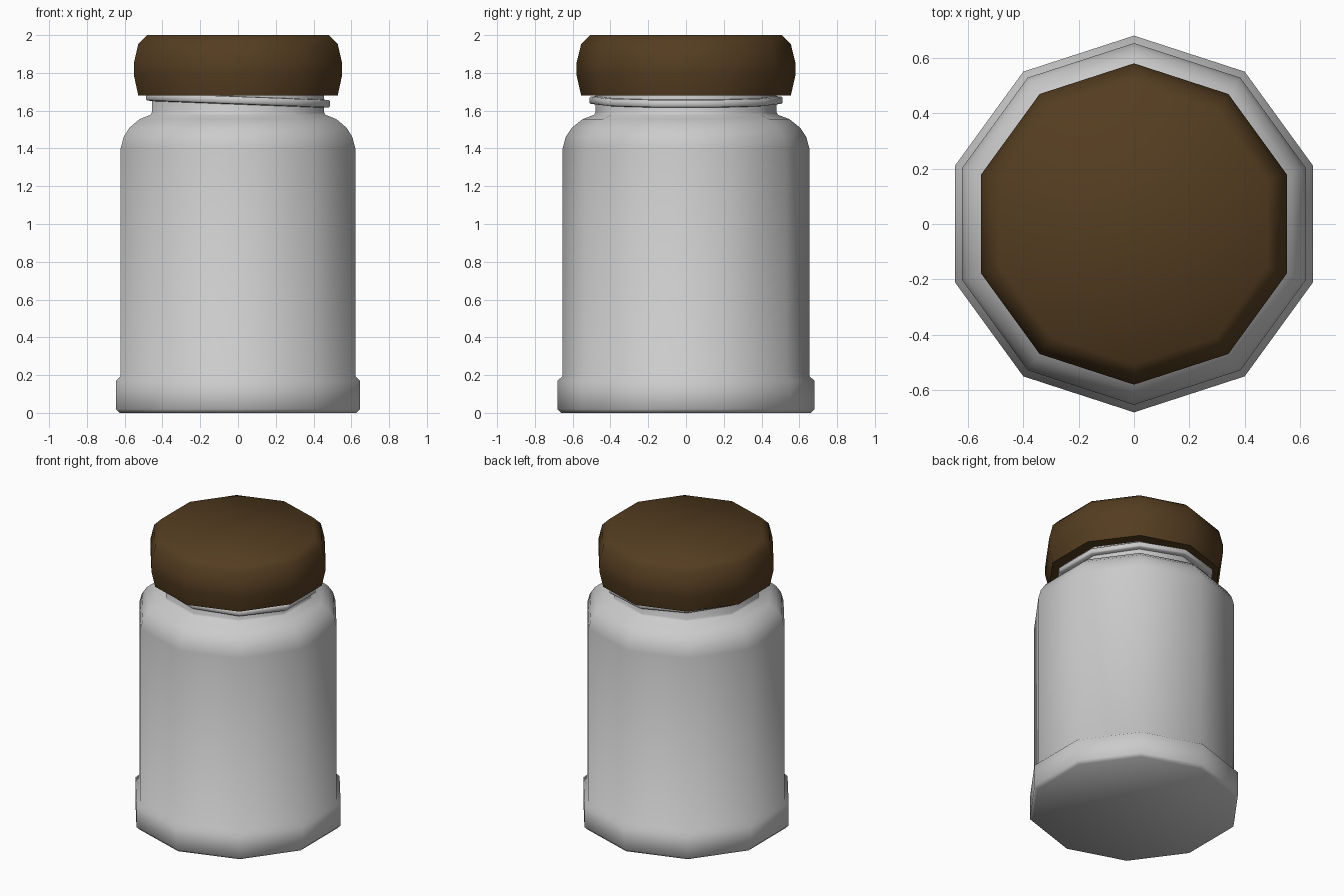
import bpy, bmesh
from math import sin, cos, pi, radians

if "Cube" in bpy.data.objects:
    bpy.data.objects.remove(bpy.data.objects["Cube"])

SIDES = 10


def lathe(name, profile, tilt=0.0, loop=False, angle=50):
    """Spin an (r, z) profile into a ten-sided solid with corners on the y axis.
    tilt leans the rings down towards +x; loop closes the profile as a tube."""
    bm = bmesh.new()
    rings = []
    for r, z in profile:
        ring = []
        for i in range(SIDES):
            a = pi / 2 + 2 * pi * i / SIDES
            x, y = r * cos(a), r * sin(a)
            ring.append(bm.verts.new((x, y, z - tilt * x)))
        rings.append(ring)
    pairs = list(zip(rings, rings[1:]))
    if loop:
        pairs.append((rings[-1], rings[0]))
    else:
        bm.faces.new(rings[0])
        bm.faces.new(rings[-1])
    for a, b in pairs:
        for i in range(SIDES):
            j = (i + 1) % SIDES
            bm.faces.new((a[i], a[j], b[j], b[i]))
    bmesh.ops.recalc_face_normals(bm, faces=bm.faces)
    mesh = bpy.data.meshes.new(name)
    bm.to_mesh(mesh)
    bm.free()
    obj = bpy.data.objects.new(name, mesh)
    bpy.context.collection.objects.link(obj)
    bpy.ops.object.select_all(action='DESELECT')
    obj.select_set(True)
    bpy.context.view_layer.objects.active = obj
    bpy.ops.object.shade_smooth_by_angle(angle=radians(angle))
    return obj


# Jar: stepped foot, straight wall, rounded shoulder, neck hidden in the lid
lathe("jar_body", [
    (0.66, 0.0), (0.68, 0.02), (0.68, 0.17), (0.653, 0.195),
    (0.653, 1.40), (0.637, 1.46), (0.604, 1.51), (0.548, 1.555),
    (0.487, 1.578), (0.48, 1.59), (0.48, 1.75)])

# Screw thread: slanted ring around the neck
lathe("neck_thread", [
    (0.47, 1.632), (0.505, 1.636), (0.512, 1.642), (0.512, 1.668),
    (0.505, 1.674), (0.47, 1.676)], tilt=0.038, loop=True)

# Lid: rounded cap tapering slightly to its lower edge
lid = lathe("lid", [
    (0.555, 1.68), (0.58, 1.79), (0.58, 1.85), (0.555, 1.953), (0.507, 2.0)])
brown = bpy.data.materials.new("dark_brown")
brown.diffuse_color = (0.09, 0.047, 0.015, 1)
brown.use_nodes = True
brown.node_tree.nodes["Principled BSDF"].inputs["Base Color"].default_value = brown.diffuse_color
lid.data.materials.append(brown)
